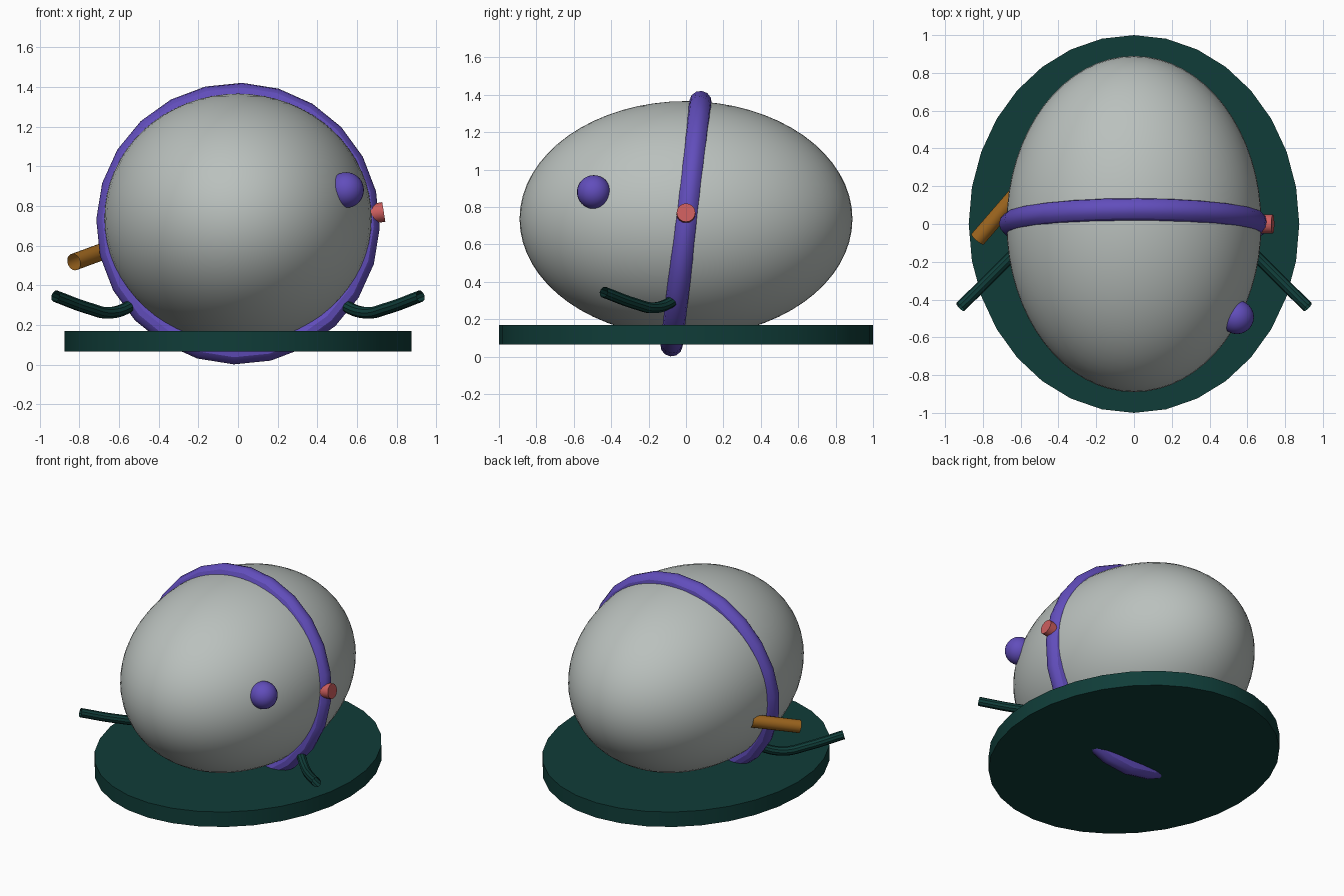
import bpy
import math
from mathutils import Matrix, Vector

if "Cube" in bpy.data.objects:
    bpy.data.objects.remove(bpy.data.objects["Cube"])


def material(name, rgb):
    m = bpy.data.materials.new(name)
    m.diffuse_color = (*rgb, 1.0)
    m.use_nodes = True
    m.node_tree.nodes["Principled BSDF"].inputs["Base Color"].default_value = m.diffuse_color
    return m


GREY = material("pale_grey", (0.49, 0.53, 0.51))
GREEN = material("dark_green", (0.005, 0.046, 0.04))
PURPLE = material("purple", (0.12, 0.075, 0.50))
RED = material("coral_red", (0.60, 0.11, 0.11))
ORANGE = material("amber", (0.36, 0.14, 0.014))


def finish(name, mat, scale=(1, 1, 1)):
    """Name, colour and smooth the active object."""
    ob = bpy.context.object
    ob.name = name
    ob.scale = scale
    ob.data.materials.append(mat)
    bpy.ops.object.transform_apply(location=False, rotation=False, scale=True)
    bpy.ops.object.shade_smooth_by_angle(angle=math.radians(30))
    return ob


def cylinder_between(name, a, b, radius, mat, sides, fill="NGON"):
    a, b = Vector(a), Vector(b)
    d = b - a
    bpy.ops.mesh.primitive_cylinder_add(
        vertices=sides, radius=radius, depth=d.length, end_fill_type=fill,
        location=(a + b) / 2, rotation=d.to_track_quat('Z', 'Y').to_euler())
    return finish(name, mat)


def tube(name, points, radius, mat):
    """Smooth open-ended tube through the points."""
    cu = bpy.data.curves.new(name, 'CURVE')
    cu.dimensions = '3D'
    cu.bevel_depth = radius
    cu.bevel_resolution = 3
    cu.resolution_u = 6
    sp = cu.splines.new('BEZIER')
    sp.bezier_points.add(len(points) - 1)
    for bp, p in zip(sp.bezier_points, points):
        bp.co = p
        bp.handle_left_type = bp.handle_right_type = 'AUTO'
    ob = bpy.data.objects.new(name, cu)
    bpy.context.collection.objects.link(ob)
    bpy.ops.object.select_all(action='DESELECT')
    ob.select_set(True)
    bpy.context.view_layer.objects.active = ob
    bpy.ops.object.convert(target='MESH')
    finish(name, mat)


# oval base plate
bpy.ops.mesh.primitive_cylinder_add(vertices=32, radius=1, depth=0.105,
                                    location=(0, 0, 0.1175))
finish("base_plate", GREEN, (0.875, 1, 1))

# egg-shaped body
bpy.ops.mesh.primitive_uv_sphere_add(segments=64, ring_count=32, radius=1,
                                     location=(0, 0, 0.736))
finish("body", GREY, (0.675, 0.89, 0.63))

# tilted band around the body
bpy.ops.mesh.primitive_torus_add(
    major_segments=24, minor_segments=12, major_radius=0.655, minor_radius=0.06,
    location=(0, 0, 0.711), rotation=(math.radians(83.2), 0, 0))
band = finish("band", PURPLE)
band.data.transform(Matrix.Rotation(math.radians(-1.7), 4, 'Z'))

# round knob on the front right
bpy.ops.mesh.primitive_uv_sphere_add(segments=24, ring_count=16, radius=0.09,
                                     location=(0.545, -0.493, 0.88))
finish("knob", PURPLE)

# button on the band
cylinder_between("button", (0.60, 0, 0.748), (0.735, 0, 0.77), 0.05, RED, 16)

# open spout on the left
cylinder_between("spout", (-0.828, -0.08, 0.517), (-0.62, 0.16, 0.593),
                 0.043, ORANGE, 16, 'NOTHING')

# bent arms on both sides
arm_path = [(0.45, 0.02, 0.38), (0.545, -0.075, 0.295), (0.65, -0.172, 0.261),
            (0.75, -0.272, 0.283), (0.92, -0.44, 0.345)]
for side, s in (("right", 1), ("left", -1)):
    tube("arm_" + side, [(s * x, y, z) for x, y, z in arm_path], 0.03, GREEN)
